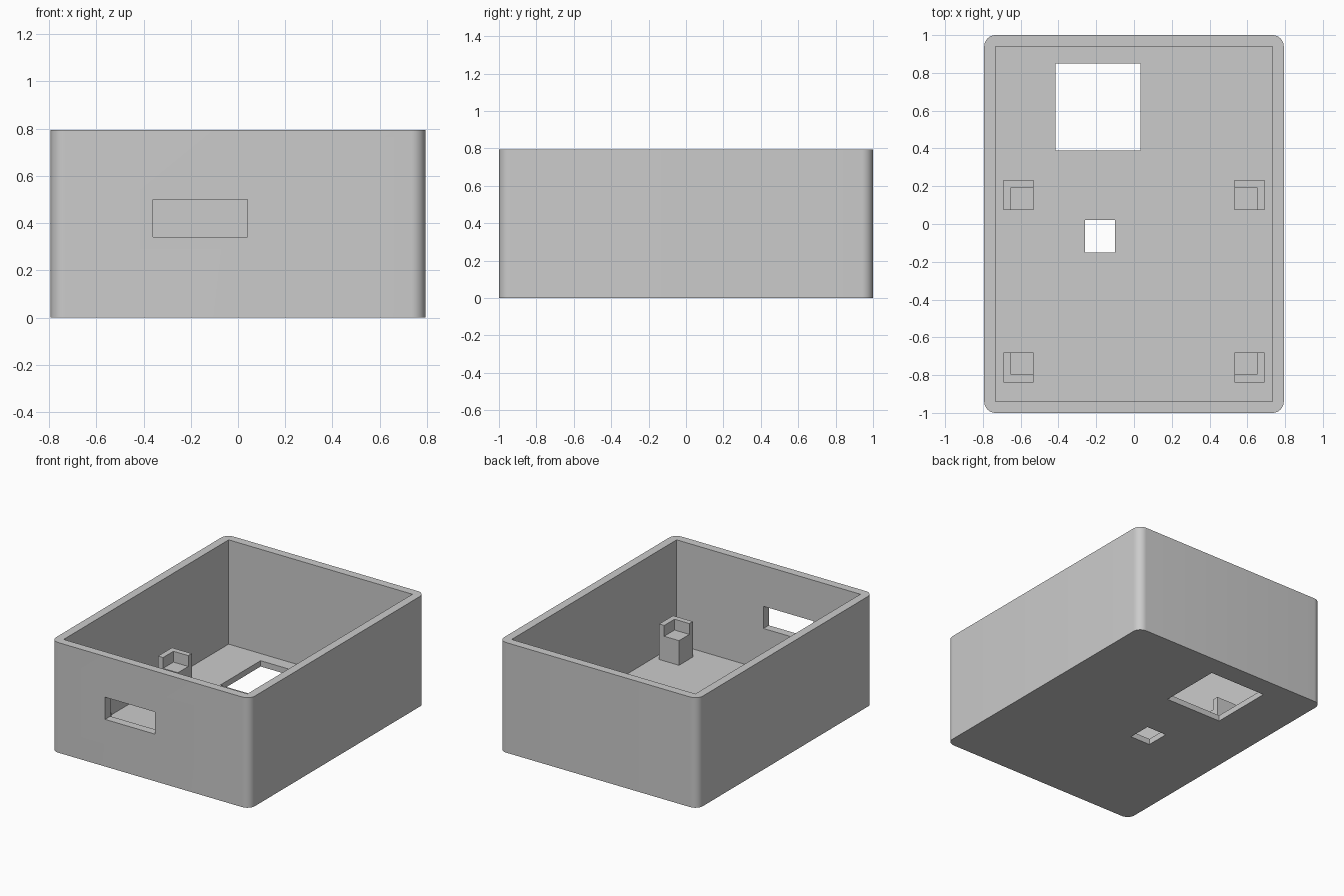
import bpy
import bmesh
import math

cube = bpy.data.objects.get("Cube")
if cube:
    bpy.data.objects.remove(cube, do_unlink=True)

WIDTH, LENGTH, HEIGHT = 1.586, 2.0, 0.794
WALL, FLOOR, RADIUS = 0.06, 0.042, 0.06

grey = bpy.data.materials.new("grey plastic")
grey.use_nodes = True
grey.diffuse_color = (0.6, 0.6, 0.6, 1)
grey.node_tree.nodes["Principled BSDF"].inputs["Base Color"].default_value = (0.6, 0.6, 0.6, 1)


def box(name, x, y, z, radius=0):
    """Box from (min, max) ranges, optionally with rounded vertical edges."""
    bm = bmesh.new()
    bmesh.ops.create_cube(bm, size=1)
    for v in bm.verts:
        v.co = [(r[0] + r[1]) / 2 + c * (r[1] - r[0]) for c, r in zip(v.co, (x, y, z))]
    if radius:
        upright = [e for e in bm.edges
                   if abs(e.verts[0].co.z - e.verts[1].co.z) > 0.01]
        bmesh.ops.bevel(bm, geom=upright, offset=radius, segments=10,
                        profile=0.5, affect='EDGES')
    mesh = bpy.data.meshes.new(name)
    bm.to_mesh(mesh)
    bm.free()
    mesh.materials.append(grey)
    obj = bpy.data.objects.new(name, mesh)
    bpy.context.collection.objects.link(obj)
    return obj


def cut(target, x, y, z):
    """Subtract a box from the target and discard the cutter."""
    cutter = box("cutter", x, y, z)
    cutter.hide_render = True
    mod = target.modifiers.new("cut", 'BOOLEAN')
    mod.operation = 'DIFFERENCE'
    mod.solver = 'EXACT'
    mod.object = cutter
    bpy.ops.object.select_all(action='DESELECT')
    bpy.context.view_layer.objects.active = target
    target.select_set(True)
    bpy.ops.object.modifier_apply(modifier=mod.name)
    bpy.data.objects.remove(cutter, do_unlink=True)


# Open-topped case with rounded outer corners
hw, hl = WIDTH / 2, LENGTH / 2
case = box("case", (-hw, hw), (-hl, hl), (0, HEIGHT), RADIUS)
cut(case, (WALL - hw, hw - WALL), (WALL - hl, hl - WALL), (FLOOR, HEIGHT + 0.2))

# Openings: front port, large floor window, small floor window
cut(case, (-0.36, 0.04), (-hl - 0.1, -hl + 0.1), (0.34, 0.50))
cut(case, (-0.415, 0.035), (0.39, 0.85), (-0.1, 0.1))
cut(case, (-0.26, -0.10), (-0.15, 0.02), (-0.1, 0.1))

bpy.ops.object.select_all(action='DESELECT')
case.select_set(True)
bpy.context.view_layer.objects.active = case
bpy.ops.object.shade_smooth_by_angle(angle=math.radians(30))

# Four corner posts, each notched on the side facing the middle of the group
SIZE, LIP, LEDGE, TOP = 0.158, 0.04, 0.22, 0.298
for sx, side in ((1, "left"), (-1, "right")):
    for sy, outer_y, end in ((1, 0.233, "back"), (-1, -0.838, "front")):
        def span(outer, sign, near, far):
            return sorted((outer - sign * near, outer - sign * far))
        outer_x = sx * 0.69
        post = box(f"{end}_{side}_post", span(outer_x, sx, 0, SIZE),
                   span(outer_y, sy, 0, SIZE), (FLOOR, TOP))
        cut(post, span(outer_x, sx, LIP, SIZE + 0.1),
            span(outer_y, sy, LIP, SIZE + 0.1), (LEDGE, TOP + 0.1))
